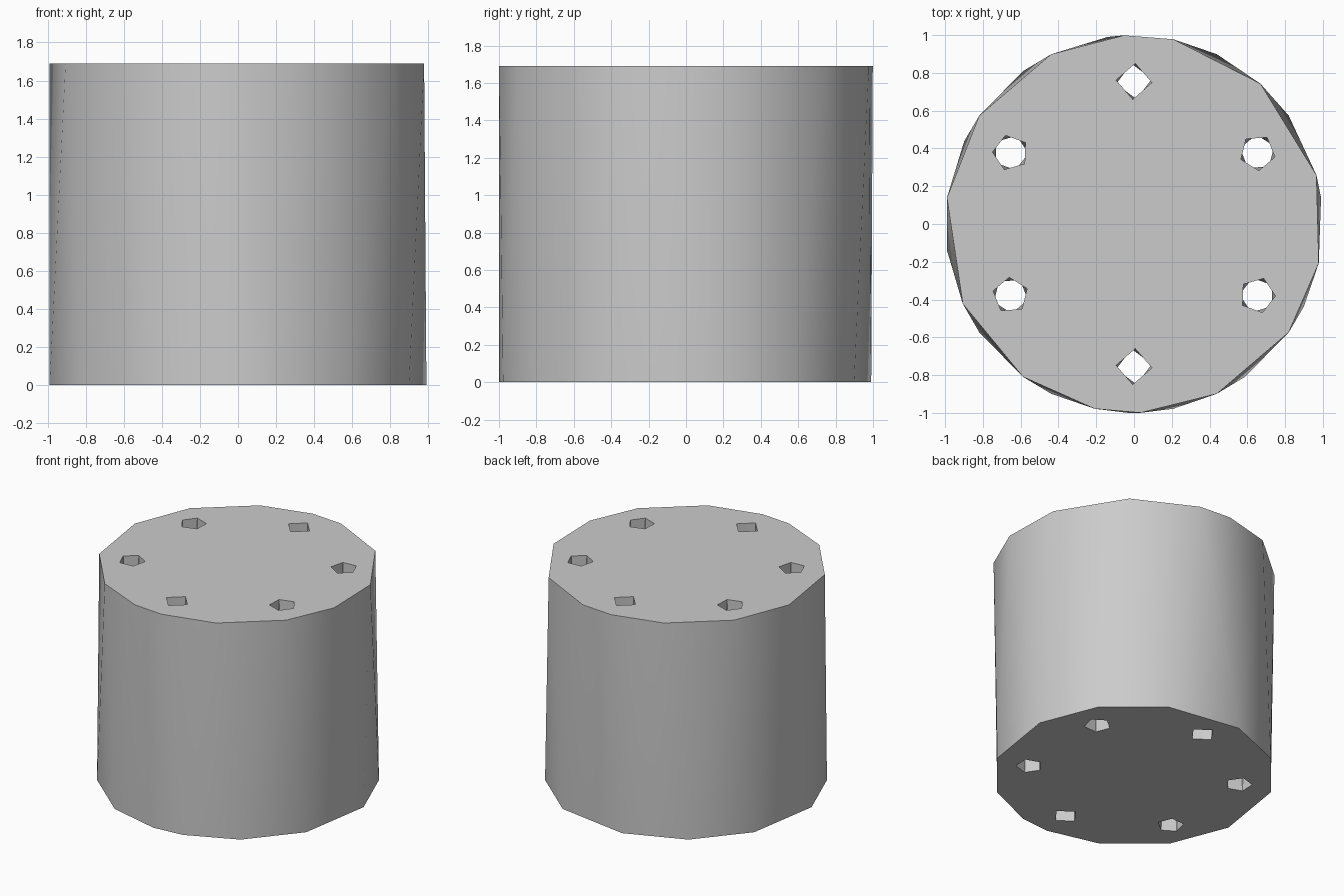
import bpy
import bmesh
from math import cos, sin, radians

HEIGHT = 1.69

if "Cube" in bpy.data.objects:
    bpy.data.objects.remove(bpy.data.objects["Cube"], do_unlink=True)

grey = bpy.data.materials.new("plain_grey")
grey.use_nodes = True
grey.diffuse_color = (0.6, 0.6, 0.6, 1)
grey.node_tree.nodes["Principled BSDF"].inputs["Base Color"].default_value = (0.6, 0.6, 0.6, 1)


def ring(angles, radius, z, cx=0, cy=0):
    """Points on a circle at the given angles in degrees."""
    return [(cx + radius * cos(radians(a)), cy + radius * sin(radians(a)), z)
            for a in angles]


def hull_object(name, points):
    """Solid skinned around two rings of points, with single-face caps."""
    bm = bmesh.new()
    for p in points:
        bm.verts.new(p)
    bmesh.ops.convex_hull(bm, input=bm.verts)
    bmesh.ops.dissolve_limit(bm, angle_limit=0.002, verts=bm.verts, edges=bm.edges)
    bmesh.ops.recalc_face_normals(bm, faces=bm.faces)
    mesh = bpy.data.meshes.new(name)
    bm.to_mesh(mesh)
    bm.free()
    mesh.materials.append(grey)
    obj = bpy.data.objects.new(name, mesh)
    bpy.context.collection.objects.link(obj)
    return obj


# Drum body: uneven polygon ends, joined by long triangles
top_angles = (15, 48, 78, 93, 116, 145, 172, 205, 234, 258, 272, 296, 325, 348)
bottom_angles = (8, 35, 64, 98, 126, 154, 188, 215, 244, 268, 282, 306, 334)
drum = hull_object("drum_body", ring(top_angles, 1, HEIGHT) + ring(bottom_angles, 1, 0))

# Six holes straight through, four- or five-sided and slightly twisted
for i in range(6):
    angle = 30 + 60 * i
    sides, twist = (4, 12) if angle % 180 == 90 else (5, 36)
    step = 360 / sides
    start = angle - 4 if sides == 4 else angle + 28
    cx, cy = 0.755 * cos(radians(angle)), 0.755 * sin(radians(angle))
    top = ring([start + step * k for k in range(sides)], 0.095, HEIGHT + 0.01, cx, cy)
    low = ring([start + twist + step * k for k in range(sides)], 0.095, -0.01, cx, cy)
    cutter = hull_object("hole_cutter", top + low)
    cutter.hide_render = True
    cut = drum.modifiers.new("hole", 'BOOLEAN')
    cut.operation = 'DIFFERENCE'
    cut.solver = 'EXACT'
    cut.object = cutter
    bpy.ops.object.select_all(action='DESELECT')
    drum.select_set(True)
    bpy.context.view_layer.objects.active = drum
    bpy.ops.object.modifier_apply(modifier=cut.name)
    bpy.data.objects.remove(cutter, do_unlink=True)

# Smooth wall, crisp rims
bpy.ops.object.shade_smooth_by_angle(angle=radians(35))
